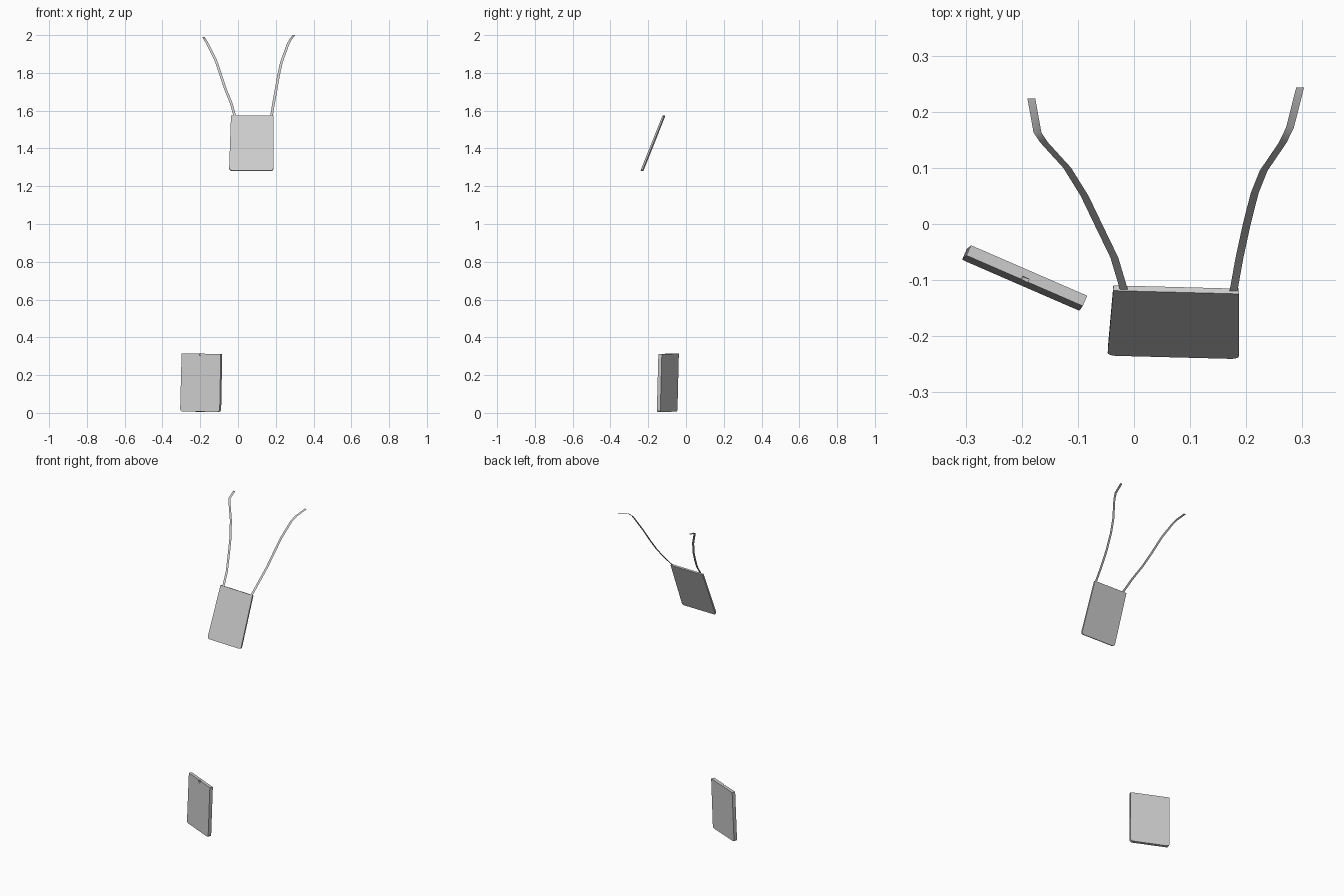
import bpy, bmesh, math
from mathutils import Vector, Matrix

if "Cube" in bpy.data.objects:
    bpy.data.objects.remove(bpy.data.objects["Cube"])


def new_object(name, bm):
    mesh = bpy.data.meshes.new(name)
    bm.to_mesh(mesh)
    bm.free()
    ob = bpy.data.objects.new(name, mesh)
    bpy.context.collection.objects.link(ob)
    return ob


def smooth(ob):
    bpy.ops.object.select_all(action='DESELECT')
    ob.select_set(True)
    bpy.context.view_layer.objects.active = ob
    bpy.ops.object.shade_smooth_by_angle(angle=math.radians(35))


def frame(top, bottom, across):
    """Matrix at the slab top centre: x across, y to the back, z up the slab."""
    up = (Vector(top) - Vector(bottom)).normalized()
    x = Vector(across)
    x = (x - up * x.dot(up)).normalized()
    y = up.cross(x)
    m = Matrix((x, y, up)).transposed().to_4x4()
    m.translation = Vector(top)
    return m


def slab(name, top, bottom, across, w_top, w_bot, t, r=0.014):
    """Flat slab with square top corners and rounded bottom corners."""
    h = (Vector(top) - Vector(bottom)).length
    half = [(w_top / 2, 0)]
    for i in range(5):
        a = math.radians(90 * i / 4)
        half.append((w_bot / 2 - r + r * math.cos(a), -h + r - r * math.sin(a)))
    outline = [(-x, z) for x, z in half] + [(x, z) for x, z in reversed(half)]
    bm = bmesh.new()
    face = bm.faces.new([bm.verts.new((x, -t / 2, z)) for x, z in outline])
    ext = bmesh.ops.extrude_face_region(bm, geom=[face])
    moved = [v for v in ext['geom'] if isinstance(v, bmesh.types.BMVert)]
    bmesh.ops.translate(bm, vec=(0, t, 0), verts=moved)
    bmesh.ops.recalc_face_normals(bm, faces=bm.faces)
    ob = new_object(name, bm)
    ob.matrix_world = frame(top, bottom, across)
    return ob


def ribbon(name, path, width):
    """Single-sheet strap swept along a path, its width lying along x."""
    bm = bmesh.new()
    side = Vector((width / 2, 0, 0))
    rows = [(bm.verts.new(Vector(p) - side), bm.verts.new(Vector(p) + side)) for p in path]
    for (a, b), (c, d) in zip(rows, rows[1:]):
        bm.faces.new((a, b, d, c))
    smooth(new_object(name, bm))


# Hanging panel, tilted with its lower edge forward
smooth(slab("hanging_panel", (0.075, -0.117, 1.573), (0.070, -0.233, 1.282),
            (0.222, -0.008, -0.007), 0.224, 0.234, 0.010))

# Lower standing panel
low_top, low_bottom = (-0.191, -0.092, 0.313), (-0.198, -0.100, 0.006)
low_across = (0.209, -0.091, -0.008)
lower = slab("lower_panel", low_top, low_bottom, low_across, 0.226, 0.228, 0.020)

# Small finger notch at the top of its front face
bm = bmesh.new()
bmesh.ops.create_cone(bm, cap_ends=True, segments=12, radius1=0.009, radius2=0.009, depth=0.016,
                      matrix=Matrix.Translation((0, -0.012, -0.006)) @ Matrix.Rotation(math.pi / 2, 4, 'X'))
cutter = new_object("notch_cutter", bm)
cutter.matrix_world = frame(low_top, low_bottom, low_across)
cutter.hide_render = True
cutter.hide_set(True)
mod = lower.modifiers.new("notch", 'BOOLEAN')
mod.operation = 'DIFFERENCE'
mod.object = cutter
mod.solver = 'EXACT'
smooth(lower)

# Straps rising from the hanging panel
ribbon("left_strap", [(-0.018, -0.117, 1.575), (-0.035, -0.06, 1.637), (-0.064, 0.0, 1.708),
                      (-0.088, 0.05, 1.78), (-0.119, 0.10, 1.87), (-0.160, 0.145, 1.952),
                      (-0.172, 0.163, 1.972), (-0.183, 0.224, 1.99)], 0.014)
ribbon("right_strap", [(0.177, -0.121, 1.57), (0.188, -0.06, 1.637), (0.201, 0.0, 1.708),
                       (0.215, 0.055, 1.79), (0.231, 0.095, 1.86), (0.265, 0.145, 1.952),
                       (0.278, 0.172, 1.977), (0.296, 0.243, 2.0)], 0.014)
